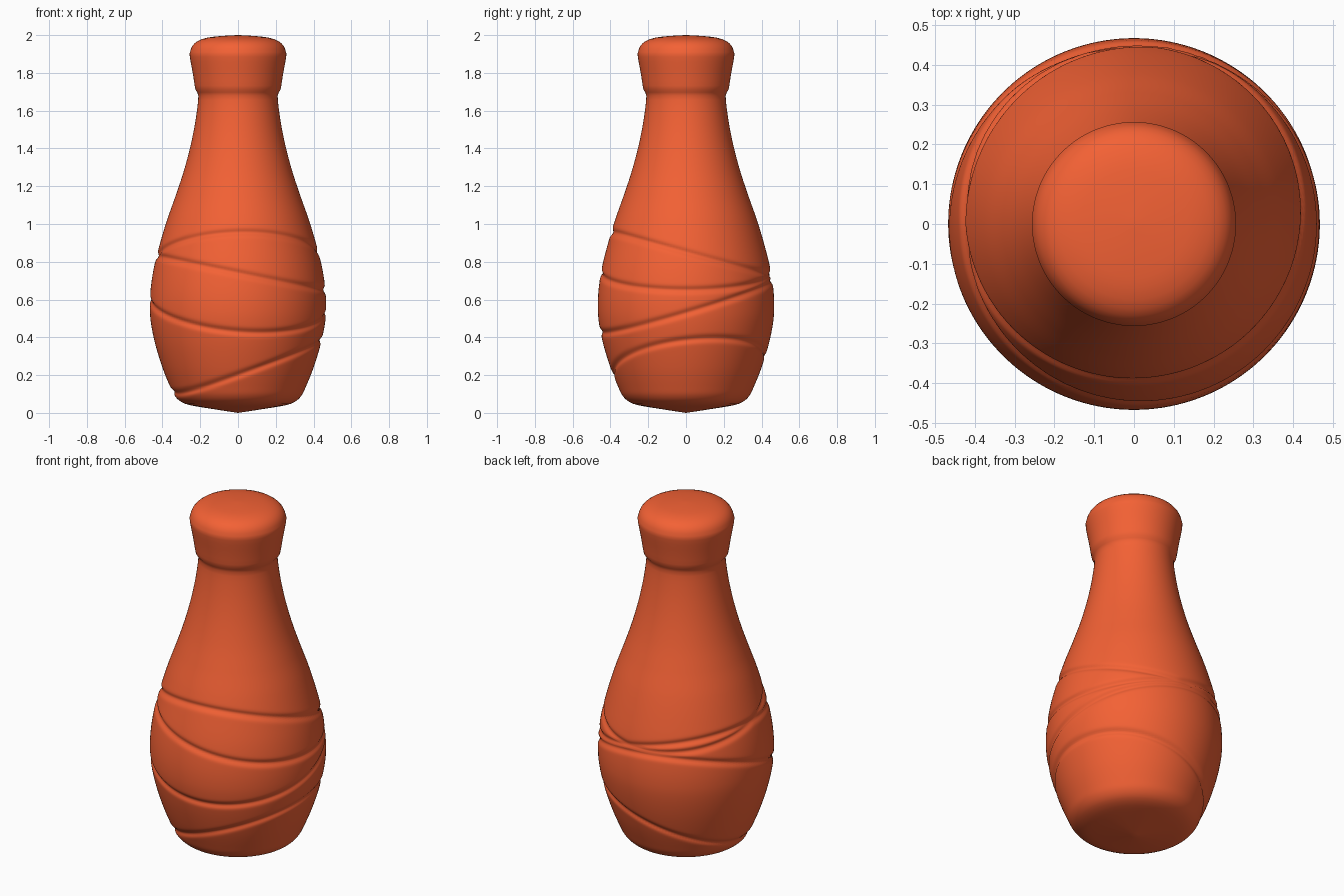
import bpy, bmesh, math

if "Cube" in bpy.data.objects:
    bpy.data.objects.remove(bpy.data.objects["Cube"])

SEG = 160    # steps around
STEP = 0.008 # spacing along the outline

# Outline of the bottle (radius, height), from base centre to top centre
outline = [(0, 0), (0.13, 0.02), (0.25, 0.04), (0.30, 0.058), (0.335, 0.09), (0.36, 0.14),
           (0.40, 0.24), (0.437, 0.36), (0.46, 0.47), (0.467, 0.56), (0.462, 0.66),
           (0.445, 0.77), (0.415, 0.89), (0.376, 1.02), (0.33, 1.15), (0.287, 1.28),
           (0.25, 1.42), (0.223, 1.56), (0.21, 1.68), (0.225, 1.71), (0.238, 1.79),
           (0.255, 1.885), (0.254, 1.91), (0.242, 1.942), (0.213, 1.969),
           (0.16, 1.987), (0.08, 1.996), (0, 2.0)]

# Slanted grooves: mean height, tilt, direction of highest point (from front, towards right)
grooves = [(0.84, 0.115, 5), (0.74, 0.09, 270), (0.565, 0.14, 195), (0.25, 0.145, 110)]


def smooth_points(pts):
    """Catmull-Rom sampling through the outline points."""
    out = []
    for i in range(len(pts) - 1):
        p0, p1 = pts[max(i - 1, 0)], pts[i]
        p2, p3 = pts[i + 1], pts[min(i + 2, len(pts) - 1)]
        length = math.dist(p1, p2)
        n = max(2, round(length / (STEP if 0.05 < p1[1] < 1.05 else 0.03)))
        for k in range(n):
            t = k / n
            out.append(tuple(
                0.5 * (2 * b + (c - a) * t + (2 * a - 5 * b + 4 * c - d) * t * t
                       + (3 * b - a - 3 * c + d) * t ** 3)
                for a, b, c, d in zip(p0, p1, p2, p3)))
    return out[1:]


def groove_depth(z, ang):
    depth = 0
    for mean, tilt, peak in grooves:
        d = z - mean - tilt * math.cos(ang - math.radians(peak))
        depth = max(depth, 0.012 * math.exp(-(d / 0.016) ** 2))
    return depth


# Bottle body, lathed with the grooves pressed in
bm = bmesh.new()
rings = []
for r, z in smooth_points(outline):
    ring = []
    for i in range(SEG):
        a = 2 * math.pi * i / SEG
        rr = r - (groove_depth(z, a) if 0.06 < z < 1.1 else 0)
        ring.append(bm.verts.new((rr * math.sin(a), -rr * math.cos(a), z)))
    rings.append(ring)
bottom = bm.verts.new((0, 0, 0))
top = bm.verts.new((0, 0, 2))
for i in range(SEG):
    j = (i + 1) % SEG
    bm.faces.new((bottom, rings[0][j], rings[0][i]))
    bm.faces.new((top, rings[-1][i], rings[-1][j]))
    for lo, hi in zip(rings, rings[1:]):
        bm.faces.new((lo[i], lo[j], hi[j], hi[i]))
bmesh.ops.recalc_face_normals(bm, faces=bm.faces)
for f in bm.faces:
    f.smooth = True
mesh = bpy.data.meshes.new("bottle")
bm.to_mesh(mesh)
bm.free()
bottle = bpy.data.objects.new("bottle", mesh)
bpy.context.collection.objects.link(bottle)

# Orange-red clay colour
mat = bpy.data.materials.new("clay")
mat.diffuse_color = (0.9, 0.12, 0.035, 1)
mat.use_nodes = True
mat.node_tree.nodes["Principled BSDF"].inputs["Base Color"].default_value = mat.diffuse_color
mesh.materials.append(mat)
